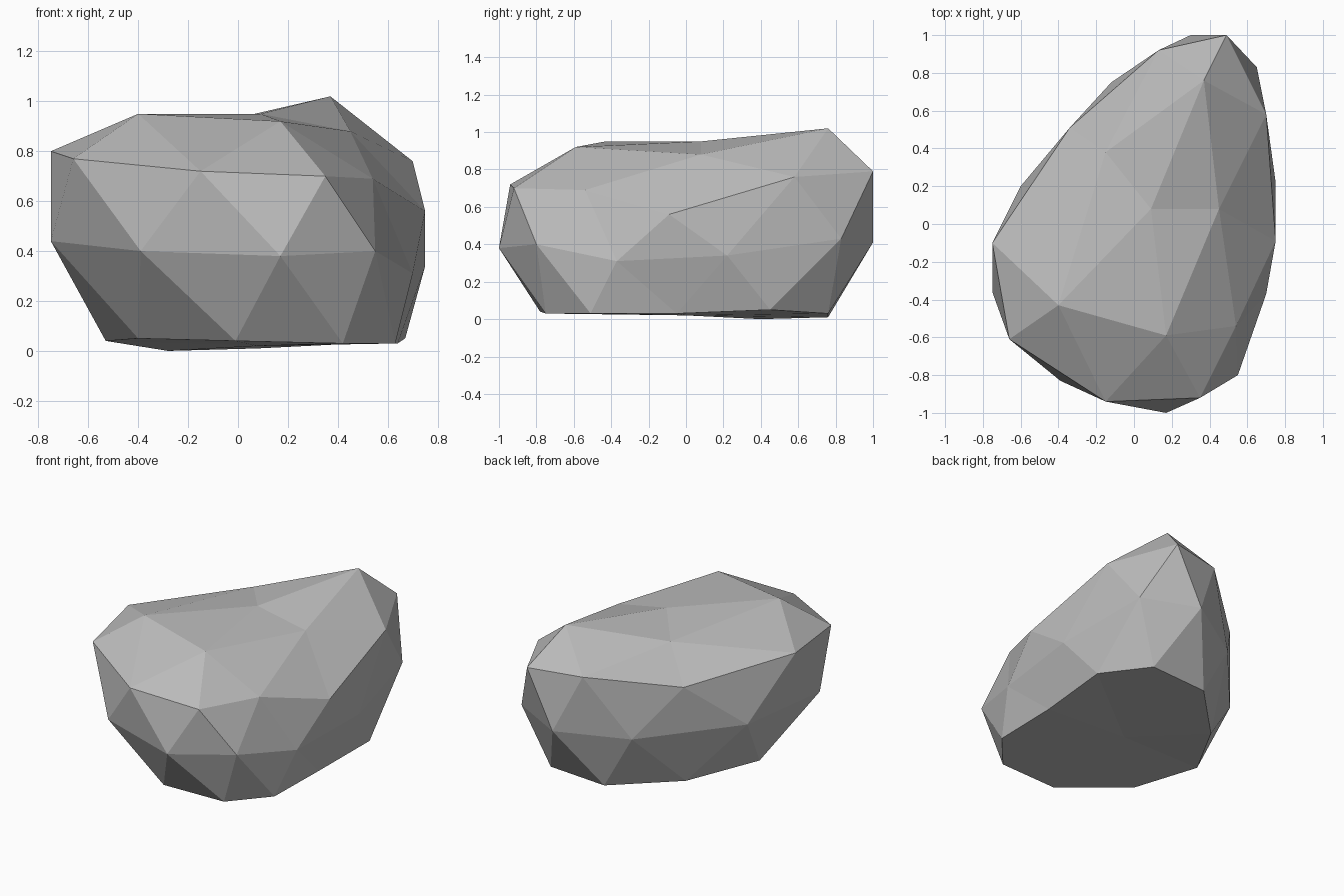
import bpy
import bmesh
from mathutils import Vector

# Remove the default cube only
default_cube = bpy.data.objects.get("Cube")
if default_cube:
    bpy.data.objects.remove(default_cube, do_unlink=True)

# Rings of corners in hundredths of a unit, all counter-clockwise from the front left edge
BASE_RING = [(-40, -48, 5), (-1, -78, 4), (42, -75, 3), (63, -51, 3), (64, -5, 3),
             (67, 45, 5), (48, 76, 3), (8, 76, 1), (-28, 40, 0), (-53, -3, 4)]
WAIST_RING = [(-75, -36, 44), (-39, -83, 40), (17, -100, 38), (55, -80, 40), (70, -37, 31),
              (75, 22, 34), (65, 83, 43), (30, 100, 41), (-12, 75, 37), (-60, 20, 39)]
SHOULDER_RING = [(-66, -61, 77), (-15, -94, 72), (35, -92, 70), (54, -54, 69), (75, -9, 56),
                 (70, 58, 76), (49, 100, 79), (13, 92, 79), (-34, 51, 69), (-75, -10, 80)]
CROWN_RING = [(-40, -43, 95), (17, -59, 92), (45, 8, 88), (37, 76, 102), (-15, 38, 90)]
CROWN_CENTRE = (9, 8, 95)
BASE_CENTRE = (8, 0, 2)


def make_material(name, colour):
    material = bpy.data.materials.new(name)
    material.use_nodes = True
    material.diffuse_color = colour
    shader = next(n for n in material.node_tree.nodes if n.type == "BSDF_PRINCIPLED")
    shader.inputs["Base Color"].default_value = colour
    shader.inputs["Roughness"].default_value = 0.9
    return material


def add_corner(bm, point):
    return bm.verts.new(Vector(point) / 100)


def add_ring(bm, points):
    return [add_corner(bm, point) for point in points]


def zigzag(bm, lower, upper):
    """Band of triangles between two rings whose corners alternate."""
    count = len(lower)
    for i in range(count):
        following = (i + 1) % count
        bm.faces.new((lower[i], lower[following], upper[i]))
        bm.faces.new((lower[following], upper[following], upper[i]))


def narrowing_band(bm, lower, upper):
    """Band from a ring to one with half as many corners."""
    for i, corner in enumerate(upper):
        before, below, after = (lower[(2 * i + step) % len(lower)] for step in (-1, 0, 1))
        bm.faces.new((corner, before, below))
        bm.faces.new((corner, below, after))
        bm.faces.new((corner, after, upper[(i + 1) % len(upper)]))


def fan(bm, ring, centre):
    for i, corner in enumerate(ring):
        bm.faces.new((corner, ring[(i + 1) % len(ring)], centre))


# Boulder: faceted stone built from the ground up
bm = bmesh.new()
base = add_ring(bm, BASE_RING)
waist = add_ring(bm, WAIST_RING)
shoulder = add_ring(bm, SHOULDER_RING)
crown = add_ring(bm, CROWN_RING)

fan(bm, base, add_corner(bm, BASE_CENTRE))
zigzag(bm, waist, shoulder)
# The base corners sit half a step past the waist corners, like the shoulder
zigzag(bm, waist, base)
narrowing_band(bm, shoulder, crown)
fan(bm, crown, add_corner(bm, CROWN_CENTRE))
bmesh.ops.recalc_face_normals(bm, faces=bm.faces)

mesh = bpy.data.meshes.new("boulder")
bm.to_mesh(mesh)
bm.free()
mesh.materials.append(make_material("stone_grey", (0.5, 0.5, 0.5, 1.0)))
boulder = bpy.data.objects.new("boulder", mesh)
bpy.context.collection.objects.link(boulder)
